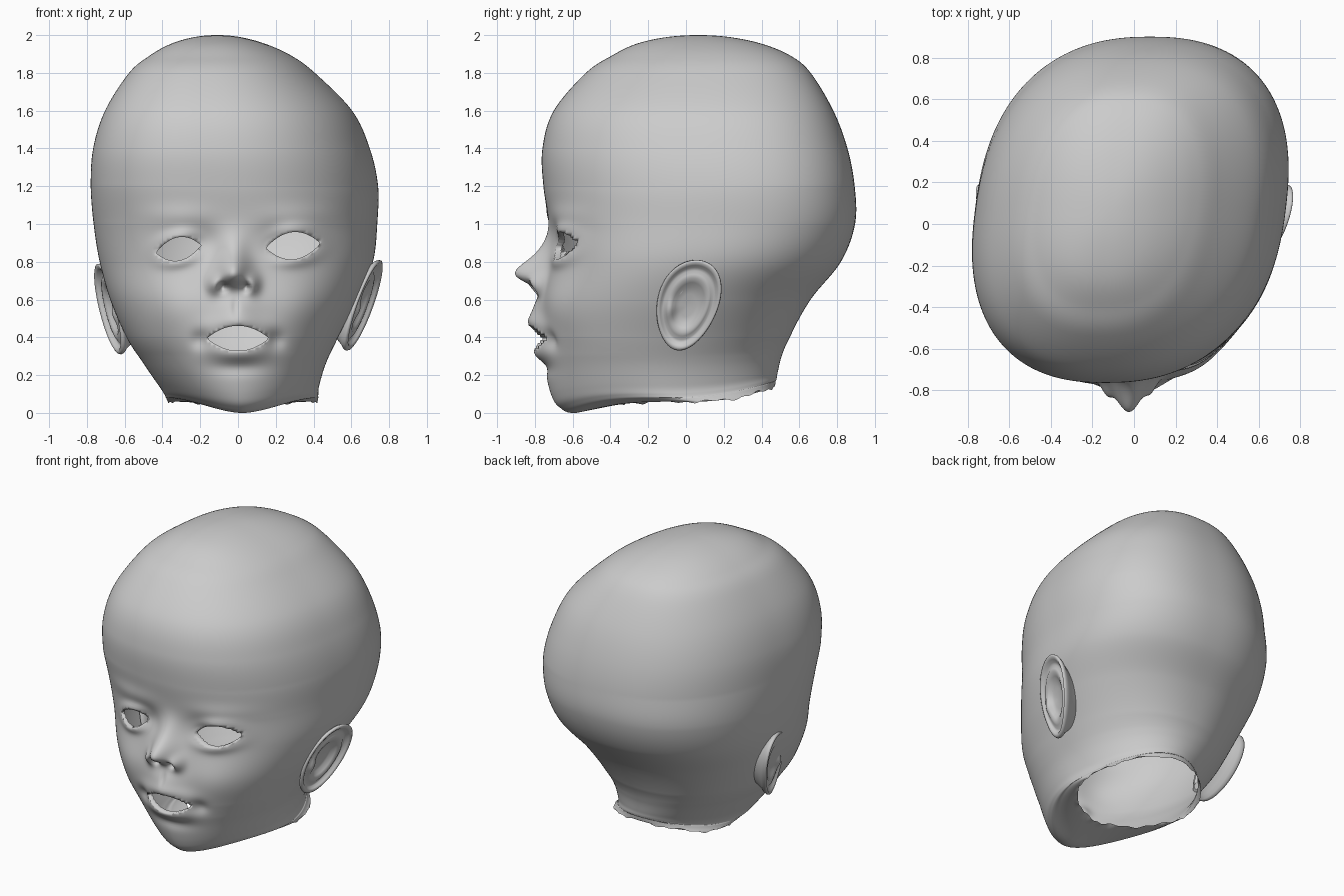
import bpy, bmesh, math, random
from math import sin, cos, pi, exp, sqrt

if "Cube" in bpy.data.objects:
    bpy.data.objects.remove(bpy.data.objects["Cube"])

random.seed(4)

# Head cross-sections: z, y front, y back, x left, x right
RINGS = [
    (.05, -.33, .47, -.37, .42),
    (.00, -.58, .475, -.38, .425),
    (.03, -.67, .48, -.39, .425),
    (.10, -.715, .485, -.42, .43),
    (.25, -.75, .505, -.50, .465),
    (.40, -.765, .55, -.59, .53),
    (.60, -.765, .66, -.675, .63),
    (.80, -.73, .82, -.728, .71),
    (1.0, -.725, .895, -.755, .728),
    (1.2, -.755, .893, -.765, .727),
    (1.4, -.76, .855, -.752, .683),
    (1.6, -.70, .78, -.69, .59),
    (1.8, -.53, .66, -.565, .395),
    (1.89, -.395, .555, -.46, .275),
    (1.953, -.265, .405, -.35, .14),
    (1.989, -.105, .235, -.23, .01),
    (2.0, .064, .066, -.111, -.109),
]

# Openings: centre x, centre z, half width, half height, tilt
EYE_L = (-.315, .868, .12, .062, .16)
EYE_R = (.292, .885, .145, .072, .08)
MOUTH = (.0, .395, .165, .066, 0)


def local(x, z, hole):
    cx, cz, a, b, tilt = hole
    return (x - cx) / a, (z - cz - tilt * (x - cx)) / b


def almond(x, z, hole):
    """Normalised distance from the hole centre, 1 on its outline."""
    u, v = local(x, z, hole)
    return (abs(v) + sqrt(v * v + 4 * u * u)) / 2


def bump(x, z, cx, cz, sx, up, down=None):
    s = up if z > cz or down is None else down
    return exp(-((x - cx) / sx) ** 2 - ((z - cz) / s) ** 2)


def lip(x, z, hole, width):
    """Raised rim round an opening, fading toward its corners."""
    u, v = local(x, z, hole)
    d = max(1.15, sqrt(u * u + v * v))
    return exp(-((d - 1.15) / width) ** 2) * exp(-.8 * u * u)


def face_relief(x, z):
    """How far the face stands out toward -y."""
    h = .15 * bump(x, z, -.025, .735, .085, .085, .065)           # nose tip
    h += .045 * bump(x, z, -.02, .84, .07, .10)                   # bridge
    for s in (-1, 1):
        h += .06 * bump(x, z, s * .10 - .025, .68, .04, .05)      # nostril wings
        h -= .07 * bump(x, z, s * .062 - .02, .665, .022, .02)    # nostrils
        h += .025 * bump(x, z, s * .33, .55, .16, .15)            # cheeks
        h -= .035 * bump(x, z, s * .19, .90, .09, .08)            # eye sockets
        h += .015 * bump(x, z, s * .32, 1.04, .18, .06)           # brows
    h += .045 * bump(x, z, -.01, .54, .11, .08)                   # upper lip base
    h -= .012 * bump(x, z, -.015, .56, .018, .04)                 # philtrum
    h -= .015 * bump(x, z, 0, .24, .14, .04)                      # crease over chin
    for s in (-1, 1):
        h -= .03 * bump(x, z, s * .2, .385, .05, .05)             # mouth corners
    h += .025 * (lip(x, z, EYE_L, .5) + lip(x, z, EYE_R, .5))     # eyelids
    return h + .045 * lip(x, z, MOUTH, .75)                       # lips


def spline(i, t):
    if i == 0:
        return [a + (b - a) * t for a, b in zip(*RINGS[:2])]
    z, yf, yb, xl, xr = RINGS[-2]
    pts = RINGS + [(z, yb, yf, xr, xl)]      # mirrored past the crown
    p = [pts[i + k] for k in (-1, 0, 1, 2)]
    return [.5 * (2 * b + (c - a) * t + (2 * a - 5 * b + 4 * c - d) * t * t
                  + (3 * b - a - 3 * c + d) * t ** 3) for a, b, c, d in zip(*p)]


def finish(bm, name):
    bmesh.ops.recalc_face_normals(bm, faces=bm.faces[:])
    for f in bm.faces:
        f.smooth = True
    me = bpy.data.meshes.new(name)
    bm.to_mesh(me)
    bm.free()
    ob = bpy.data.objects.new(name, me)
    bpy.context.collection.objects.link(ob)


def bridge_rows(bm, rows):
    n = len(rows[0])
    for a, b in zip(rows, rows[1:]):
        for j in range(n):
            k = (j + 1) % n
            bm.faces.new((a[j], a[k], b[k], b[j]))


# Head: lofted rings, denser toward the face
N = 220
last = len(RINGS) - 2
samples = []
for i in range(last + 1):
    steps = max(8, int(75 * (RINGS[i + 1][0] - RINGS[i][0])))
    samples += [(i, k / steps) for k in range(steps)]
samples.append((last, 1))

bm = bmesh.new()
rows = []
for i, t in samples:
    zf, yf, yb, xl, xr = spline(i, t)
    low = min(1, max(0, 1 - zf / .4))        # rings tip up behind the chin
    lift = .08 * low * low * (.15 + .85 * t if i == 0 else 1)
    skew = .13 * min(1, max(0, (zf - .3) / .9))
    depth, width = (yb - yf) / 2, (xr - xl) / 2
    row = []
    for j in range(N):
        s = 2 * pi * j / N
        a = s - .6 * sin(s) - pi / 2
        c, q = cos(a), sin(a)
        e = 2 / (1.97 + .4 * min(1, max(0, zf)) - (.25 * low if q < 0 else 0))
        px = math.copysign(abs(c) ** e, c)
        py = math.copysign(abs(q) ** e, q)
        y = (yf + yb) / 2 + depth * py
        x = (xl + xr) / 2 + width * px + skew * depth * py
        z = zf + lift + (-lift * q ** 4 if q < 0 else .09 * low * q * q)
        if y < -.2 and i > 1:
            y -= face_relief(x, z) * min(1, (-.2 - y) / .2)
        if i == 0 and t == 0:                # ragged neck edge
            z += .006 * sin(9 * a) + .005 * sin(23 * a)
        row.append(bm.verts.new((x, y, z)))
    rows.append(row)
bridge_rows(bm, rows)
bm.faces.new(rows[-1])

# Cut the eye and mouth openings, snap their edges, roll the rims inward
for hole, inset in ((EYE_L, .03), (EYE_R, .03), (MOUTH, .04)):
    cut = []
    for f in bm.faces:
        m = f.calc_center_median()
        if m.y < -.3 and almond(m.x, m.z, hole) < 1:
            cut.append(f)
    bmesh.ops.delete(bm, geom=cut, context='FACES')
    rim = [e for e in bm.edges if e.is_boundary and e.verts[0].co.y < -.3
           and almond(e.verts[0].co.x, e.verts[0].co.z, hole) < 1.5]
    for v in {v for e in rim for v in e.verts}:
        d = almond(v.co.x, v.co.z, hole)
        v.co.x = hole[0] + (v.co.x - hole[0]) / d
        v.co.z = hole[1] + (v.co.z - hole[1]) / d
    for v in bmesh.ops.extrude_edge_only(bm, edges=rim)['geom']:
        if isinstance(v, bmesh.types.BMVert):
            v.co.y += inset
finish(bm, "head")

# Ear profile: radius fraction, height above the head
EAR = [(.08, .0), (.25, .005), (.4, .01), (.5, .035), (.6, .048), (.68, .045),
       (.76, .03), (.83, .035), (.88, .055), (.94, .066), (.99, .06), (1.0, .045),
       (.97, .025), (.88, .0), (.75, -.05)]


def ear(name, side, low, high, drop):
    """Egg-shaped cup leaning back; low and high are the head half-widths under it."""
    bm = bmesh.new()
    rows = []
    for r, h in EAR:
        row = []
        for j in range(64):
            a = 2 * pi * j / 64
            u, v = cos(a) * r, sin(a) * r
            y = .01 + u * .165 * (1 + .15 * v) + .045 * v
            z = .57 + v * .24 - drop
            x = low + (high - low) * (v + 1) / 2 + .025
            x += h * (.75 + .25 * u) + .03 * u * (1 if h > -.01 else .3)
            x += .02 * bump(u, v, -.55, -.1, .18, .2)   # tragus
            row.append(bm.verts.new((side * x, y, z)))
        rows.append(row)
    bridge_rows(bm, rows)
    bm.faces.new(rows[0])
    finish(bm, name)


ear("ear_right", 1, .515, .685, 0)
ear("ear_left", -1, .56, .675, .02)
